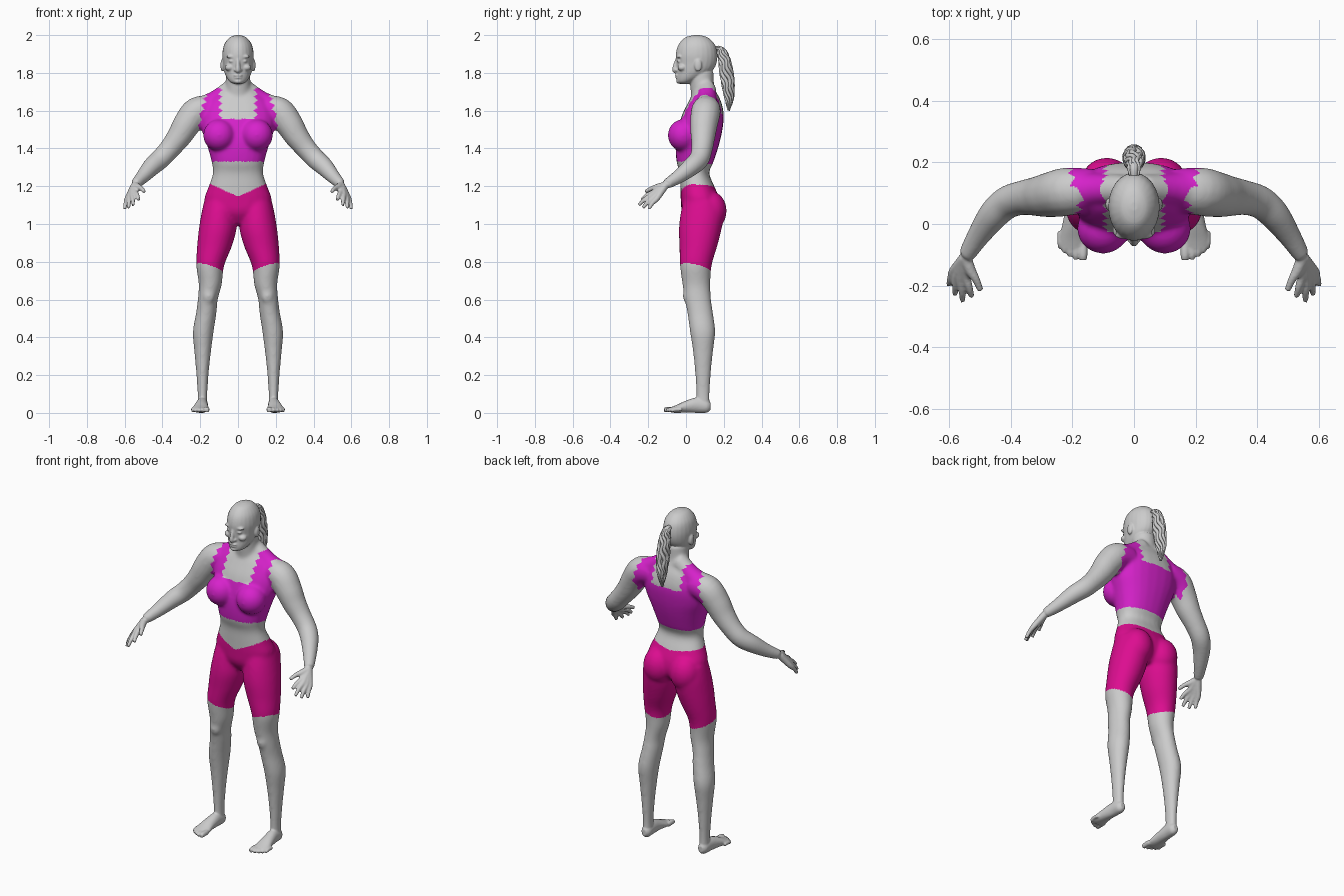
import bpy
import bmesh
import math
from mathutils import Vector, Matrix

default_cube = bpy.data.objects.get("Cube")
if default_cube:
    bpy.data.objects.remove(default_cube, do_unlink=True)


def material(name, colour):
    mat = bpy.data.materials.new(name)
    mat.use_nodes = True
    mat.diffuse_color = (*colour, 1)
    shader = next(n for n in mat.node_tree.nodes if n.type == "BSDF_PRINCIPLED")
    shader.inputs["Base Color"].default_value = (*colour, 1)
    return mat


skin = material("pale grey skin", (0.6, 0.6, 0.6))
magenta = material("magenta top", (0.68, 0.016, 0.6))
pink = material("pink shorts", (0.72, 0.004, 0.28))


def spline(rows, steps=5):
    """Pass a smooth curve through rows of numbers."""
    rows = [Vector(r) for r in rows]
    last = len(rows) - 1
    out = []
    for i in range(last):
        a, b, c, d = (rows[min(max(i + k, 0), last)] for k in (-1, 0, 1, 2))
        for k in range(steps):
            t = k / steps
            out.append((b * 2 + (c - a) * t + (a * 2 - b * 5 + c * 4 - d) * t ** 2
                        + (b * 3 - a - c * 3 + d) * t ** 3) * 0.5)
    return out + [rows[last]]


def loft(bm, rings, sides=24, square=2.0):
    """Skin a list of (centre, u axis, v axis) rings and cap both ends."""
    loops = []
    for centre, u, v in rings:
        loop = []
        for k in range(sides):
            angle = math.tau * k / sides
            c, s = math.cos(angle), math.sin(angle)
            c = math.copysign(abs(c) ** (2 / square), c)
            s = math.copysign(abs(s) ** (2 / square), s)
            loop.append(bm.verts.new(centre + u * c + v * s))
        loops.append(loop)
    for a, b in zip(loops, loops[1:]):
        for k in range(sides):
            n = (k + 1) % sides
            bm.faces.new((a[k], a[n], b[n], b[k]))
    bm.faces.new(loops[0][::-1])
    bm.faces.new(loops[-1])


def column(bm, rows, side=1, square=2.0):
    """Upright form from rows of x, y, z, half width, half depth."""
    loft(bm, [(Vector((side * x, y, z)), Vector((rx, 0, 0)), Vector((0, ry, 0)))
              for x, y, z, rx, ry in spline(rows)], square=square)


def tube(bm, rows, side=1, sides=16, steps=5):
    """Round limb along a path of x, y, z, radius."""
    path = spline(rows, steps)
    points = [Vector((side * p[0], p[1], p[2])) for p in path]
    u = None
    rings = []
    for i, p in enumerate(points):
        t = (points[min(i + 1, len(points) - 1)] - points[max(i - 1, 0)]).normalized()
        u = t.orthogonal() if u is None else u - t * u.dot(t)
        u.normalize()
        rings.append((p, u * path[i][3], t.cross(u) * path[i][3]))
    loft(bm, rings, sides)


def ball(bm, centre, radii, side=1):
    x, y, z = centre
    place = Matrix.Translation((side * x, y, z)) @ Matrix.Diagonal((*radii, 1))
    bmesh.ops.create_uvsphere(bm, u_segments=20, v_segments=12, radius=1, matrix=place)


def fuse(bm, voxel, smoothing):
    """Weld overlapping forms into one soft surface."""
    bmesh.ops.recalc_face_normals(bm, faces=bm.faces[:])
    mesh = bpy.data.meshes.new("forms")
    bm.to_mesh(mesh)
    bm.free()
    obj = bpy.data.objects.new("forms", mesh)
    bpy.context.collection.objects.link(obj)
    remesh = obj.modifiers.new("weld", "REMESH")
    remesh.mode = "VOXEL"
    remesh.voxel_size = voxel
    soften = obj.modifiers.new("soften", "SMOOTH")
    soften.factor = 0.5
    soften.iterations = smoothing
    bpy.context.view_layer.update()
    graph = bpy.context.evaluated_depsgraph_get()
    result = bpy.data.meshes.new_from_object(obj.evaluated_get(graph))
    bpy.data.objects.remove(obj, do_unlink=True)
    return result


# Torso and neck
bm = bmesh.new()
column(bm, [(0, .08, 1.0, .06, .06), (0, .08, 1.06, .155, .1), (0, .075, 1.13, .178, .103),
            (0, .06, 1.2, .155, .09), (0, .045, 1.27, .133, .078), (0, .048, 1.33, .14, .098),
            (0, .06, 1.42, .165, .115), (0, .075, 1.5, .192, .118), (0, .09, 1.58, .195, .11),
            (0, .1, 1.65, .165, .085), (0, .1, 1.7, .1, .06), (0, .095, 1.74, .06, .05)], square=2.3)
column(bm, [(0, .1, 1.64, .075, .07), (0, .087, 1.72, .067, .064), (0, .08, 1.81, .063, .066)])
for s in (1, -1):
    # Bust, buttocks, shoulders
    ball(bm, (.1, -.015, 1.47), (.085, .082, .085), s)
    ball(bm, (.088, .128, 1.07), (.088, .088, .105), s)
    tube(bm, [(.03, .11, 1.72, .05), (.12, .112, 1.655, .052), (.21, .105, 1.595, .075)], s)
    # Arm
    tube(bm, [(.13, .11, 1.61, .07), (.215, .105, 1.595, .079), (.27, .095, 1.53, .074),
              (.31, .09, 1.465, .066), (.36, .085, 1.4, .057), (.41, .07, 1.345, .054),
              (.455, .03, 1.305, .05), (.505, -.04, 1.25, .038), (.545, -.105, 1.21, .028)], s)
    # Leg
    column(bm, [(.09, .085, 1.12, .09, .1), (.1, .085, 1.05, .095, .115), (.108, .075, .97, .1, .113),
                (.125, .065, .88, .092, .1), (.147, .052, .78, .074, .084), (.147, .055, .68, .061, .074),
                (.16, .063, .6, .053, .07), (.168, .075, .53, .054, .068), (.184, .088, .43, .055, .067),
                (.187, .09, .33, .045, .054), (.188, .09, .22, .034, .043), (.188, .09, .1, .026, .036),
                (.188, .09, .03, .028, .038)], s)
    ball(bm, (.155, .005, .62), (.032, .022, .04), s)
core = fuse(bm, .008, 12)

# Head
bm = bmesh.new()
bm.from_mesh(core)
bpy.data.meshes.remove(core)
column(bm, [(0, .058, 2.0, .012, .016), (0, .056, 1.987, .045, .06), (0, .057, 1.95, .073, .096),
            (0, .056, 1.9, .083, .11), (0, .055, 1.85, .08, .106), (0, .045, 1.81, .074, .093),
            (0, .02, 1.775, .06, .07), (0, -.003, 1.752, .042, .044), (0, -.008, 1.742, .022, .027)])
# Nose, lips and chin
tube(bm, [(0, -.046, 1.878, .008), (0, -.057, 1.84, .011), (0, -.06, 1.814, .013), (0, -.05, 1.806, .01)])
ball(bm, (0, -.048, 1.787), (.025, .011, .006))
ball(bm, (0, -.046, 1.775), (.021, .011, .006))
ball(bm, (0, -.033, 1.755), (.025, .02, .013))
for s in (1, -1):
    # Brow, eye, cheek, nostril, ear
    ball(bm, (.034, -.036, 1.886), (.028, .014, .008), s)
    ball(bm, (.034, -.036, 1.862), (.015, .012, .007), s)
    ball(bm, (.045, -.02, 1.828), (.025, .025, .018), s)
    ball(bm, (.012, -.05, 1.815), (.01, .012, .008), s)
    ball(bm, (.083, .064, 1.84), (.01, .02, .033), s)
    # Hand: each finger runs from the wrist over its knuckle to the tip
    wrist = Vector((.546, -.108, 1.206))
    for knuckle, tip in (((.543, -.172, 1.167), (.526, -.235, 1.128)),
                         ((.559, -.178, 1.155), (.555, -.25, 1.1)),
                         ((.574, -.17, 1.142), (.58, -.228, 1.085)),
                         ((.586, -.154, 1.135), (.6, -.197, 1.08))):
        k, t = Vector(knuckle), Vector(tip)
        tube(bm, [(*wrist, .02), (*wrist.lerp(k, .5), .018), (*k, .015),
                  (*(k.lerp(t, .55) + Vector((0, 0, .006))), .012), (*t, .009)], s, 12)
    tube(bm, [(*wrist, .02), (.53, -.15, 1.195, .018), (.512, -.18, 1.188, .013),
              (.497, -.215, 1.172, .01)], s, 12)
    # Foot, given as rows of x, y, z, half width, half height
    foot = [(.188, .13, .035, .014, .02), (.188, .11, .035, .028, .034), (.19, .06, .041, .031, .041),
            (.195, 0, .033, .037, .032), (.198, -.05, .021, .045, .021), (.198, -.08, .016, .042, .014)]
    loft(bm, [(Vector((s * x, y, z)), Vector((w, 0, 0)), Vector((0, 0, h)))
              for x, y, z, w, h in spline(foot)])
    for x, y, r in ((.165, -.117, .015), (.188, -.114, .011), (.207, -.105, .011),
                    (.224, -.093, .011), (.239, -.078, .01)):
        tube(bm, [(x, y + .055, .018, r), (x, y + .02, .018, r), (x, y, r, r * .8)], s, 12)
body_mesh = fuse(bm, .005, 3)
body_mesh.name = "body"


def zigzag(s):
    return abs(s % 1 * 2 - 1)


def outfit(c):
    """Choose skin, top or shorts from a point on the body."""
    x, y, z = abs(c.x), c.y, c.z
    if x > .3:
        return 0
    hem = .765 + .3 * (x - .15) - .2 * (y - .05)
    waist = min(1.145 + .45 * x, 1.215) if y < .05 else 1.19 + .12 * x
    if hem < z < waist:
        return 2
    if 1.33 - .1 * max(y, 0) < z < 1.72:
        tooth = .022 * zigzag(y * 12 + z * (20 if y < .12 else -20))
        outer = .2 - .25 * max(0, z - 1.56) + (.025 if y > .12 else 0)
        if z > 1.5:
            outer += tooth - .01
        neckline = 1.555 if y < .1 else 1.58
        if x < outer and (z < neckline or x > .105 - tooth):
            return 1
    return 0


body_mesh.materials.clear()
for mat in (skin, magenta, pink):
    body_mesh.materials.append(mat)
for face in body_mesh.polygons:
    face.material_index = outfit(face.center)
    face.use_smooth = True
body = bpy.data.objects.new("body", body_mesh)
bpy.context.collection.objects.link(body)

# Ponytail: twisted strands around a core, rows of x, y, z, radius
tail = [(0, .15, 1.93, .015), (0, .185, 1.925, .022), (0, .203, 1.87, .032),
        (0, .217, 1.78, .036), (0, .228, 1.68, .027), (0, .226, 1.6, .006)]
bm = bmesh.new()
tube(bm, [(x, y, z, r * .7) for x, y, z, r in tail])
path = spline(tail, 6)
for k in range(9):
    strand = []
    for i, (x, y, z, r) in enumerate(path):
        angle = math.tau * k / 9 + .12 * i + .25 * math.sin(i * 1.1 + k)
        strand.append((x + r * .78 * math.cos(angle), y + r * .78 * math.sin(angle), z, r * .28))
    tube(bm, strand, 1, 8, 2)
bmesh.ops.recalc_face_normals(bm, faces=bm.faces[:])
tail_mesh = bpy.data.meshes.new("ponytail")
bm.to_mesh(tail_mesh)
bm.free()
tail_mesh.materials.append(skin)
for face in tail_mesh.polygons:
    face.use_smooth = True
bpy.context.collection.objects.link(bpy.data.objects.new("ponytail", tail_mesh))
